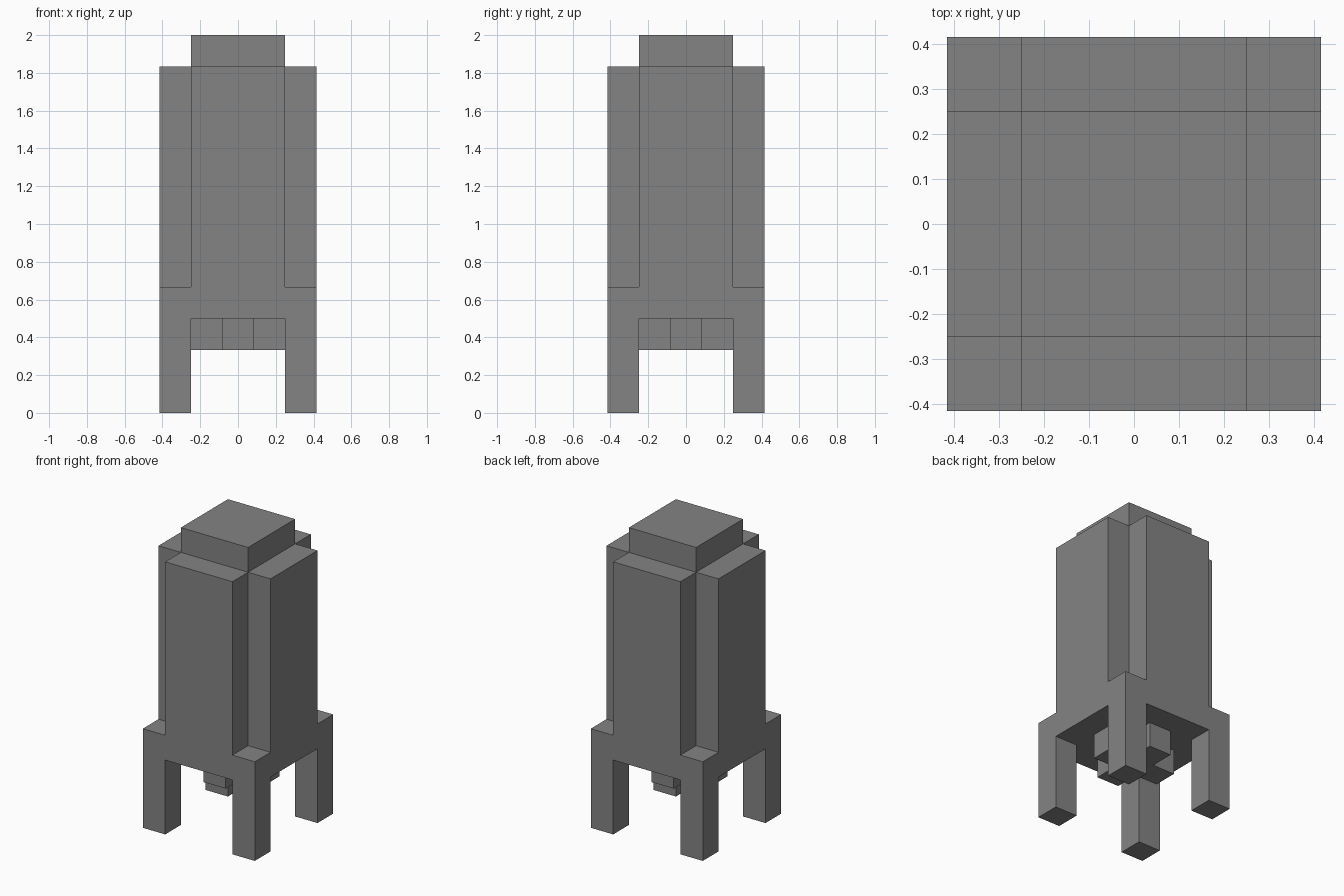
import bpy
import bmesh

cube = bpy.data.objects.get("Cube")
if cube:
    bpy.data.objects.remove(cube, do_unlink=True)

U = 1 / 6  # one block: the model is twelve blocks tall

grey = bpy.data.materials.new("hull_grey")
grey.use_nodes = True
colour = (0.23, 0.23, 0.23, 1)
grey.diffuse_color = colour
grey.node_tree.nodes["Principled BSDF"].inputs["Base Color"].default_value = colour


def prism(name, outline, bottom, top):
    """Extrude a counter-clockwise outline, all sizes in blocks."""
    bm = bmesh.new()
    base = bm.faces.new([bm.verts.new((x * U, y * U, bottom * U)) for x, y in outline])
    grown = bmesh.ops.extrude_face_region(bm, geom=[base], use_keep_orig=True)
    verts = [v for v in grown["geom"] if isinstance(v, bmesh.types.BMVert)]
    bmesh.ops.translate(bm, verts=verts, vec=(0, 0, (top - bottom) * U))
    bmesh.ops.recalc_face_normals(bm, faces=bm.faces)
    mesh = bpy.data.meshes.new(name)
    bm.to_mesh(mesh)
    bm.free()
    mesh.materials.append(grey)
    obj = bpy.data.objects.new(name, mesh)
    bpy.context.collection.objects.link(obj)
    return obj


def square(half, cx=0, cy=0):
    return [(cx + sx * half, cy + sy * half)
            for sx, sy in ((-1, -1), (1, -1), (1, 1), (-1, 1))]


def cross(arm, reach):
    """Plus-shaped outline, made by turning one corner four times."""
    points, corner = [], [(reach, -arm), (reach, arm), (arm, arm)]
    for _ in range(4):
        points += corner
        corner = [(-y, x) for x, y in corner]
    return points


# Hull: square base, plus-shaped body and square cap
prism("base", square(2.5), 3, 4)
prism("body", cross(1.5, 2.5), 4, 11)
prism("cap", square(1.5), 11, 12)

# Plus-shaped nozzle under the base
prism("nozzle", cross(0.5, 1.5), 2, 3)

# Four corner legs
for side, sx in (("right", -1), ("left", 1)):
    for end, sy in (("front", -1), ("back", 1)):
        prism(f"{end}_{side}_leg", square(0.5, 2 * sx, 2 * sy), 0, 3)
